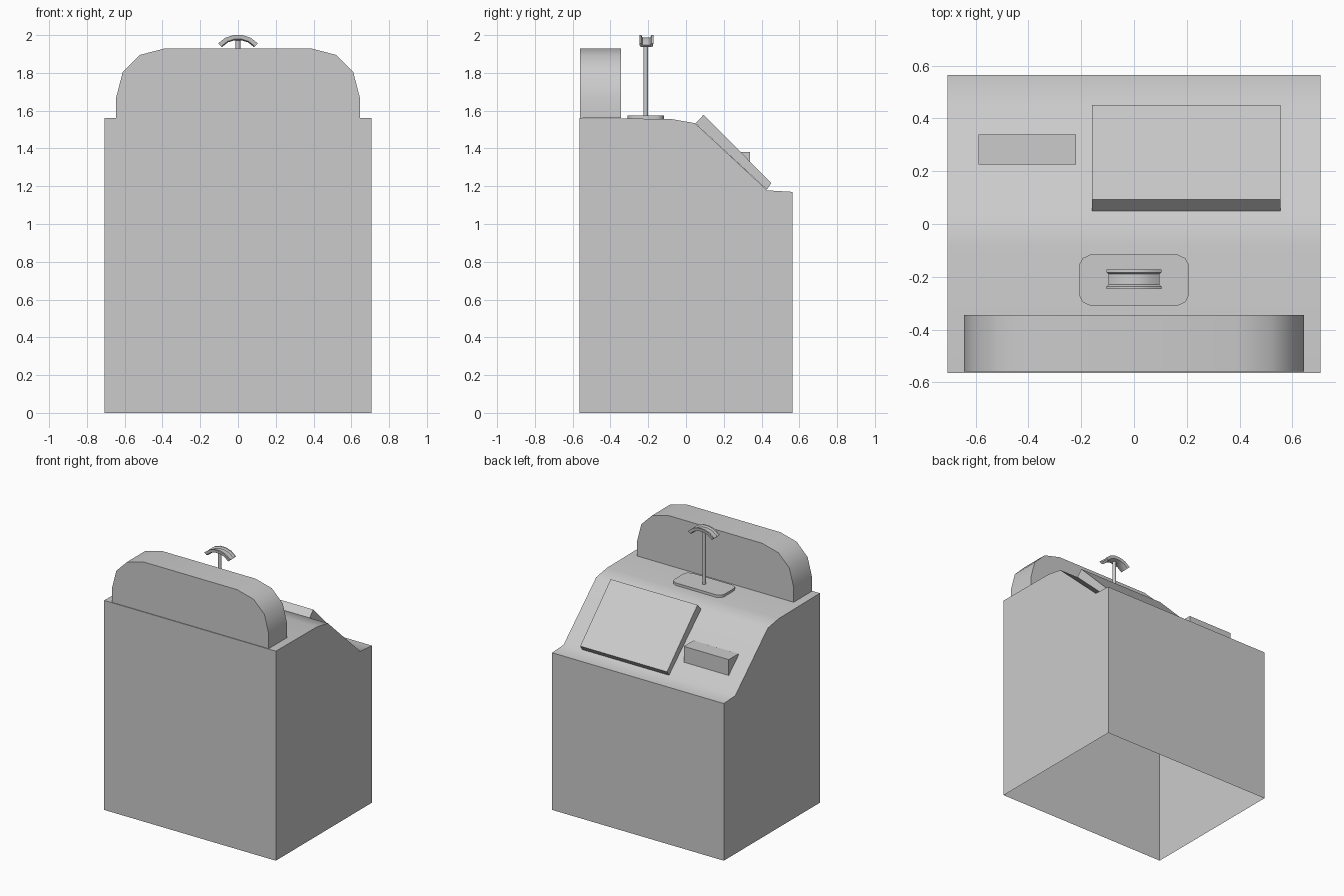
import bpy, math

if "Cube" in bpy.data.objects:
    bpy.data.objects.remove(bpy.data.objects["Cube"])


def make(name, verts, faces, angle=50):
    me = bpy.data.meshes.new(name)
    me.from_pydata(verts, [], faces)
    ob = bpy.data.objects.new(name, me)
    bpy.context.collection.objects.link(ob)
    bpy.ops.object.select_all(action='DESELECT')
    ob.select_set(True)
    bpy.context.view_layer.objects.active = ob
    bpy.ops.object.mode_set(mode='EDIT')
    bpy.ops.mesh.select_all(action='SELECT')
    bpy.ops.mesh.normals_make_consistent(inside=False)
    bpy.ops.object.mode_set(mode='OBJECT')
    bpy.ops.object.shade_smooth_by_angle(angle=math.radians(angle))
    return ob


def loft(name, rings, skip=(), angle=50):
    """Join closed rings of equal length, cap both ends; skip lists open sides."""
    n = len(rings[0])
    faces = [(r * n + i, r * n + (i + 1) % n, (r + 1) * n + (i + 1) % n, (r + 1) * n + i)
             for r in range(len(rings) - 1) for i in range(n) if i not in skip]
    faces += [tuple(range(n)), tuple(range((len(rings) - 1) * n, len(rings) * n))]
    return make(name, [v for ring in rings for v in ring], faces, angle)


def side_profile(name, pts, x0, x1, skip=()):
    return loft(name, [[(x, y, z) for y, z in pts] for x in (x0, x1)], skip)


# Cabinet, open underneath
side_profile("cabinet", [(-.565, 0), (.565, 0), (.565, 1.17), (.43, 1.178), (.047, 1.534),
                         (-.08, 1.556), (-.565, 1.56)], -.707, .707, skip=(0,))

# Tilted screen panel and small button box on the slope
side_profile("screen", [(.05, 1.532), (.093, 1.578), (.452, 1.217), (.428, 1.182)], -.16, .555)
side_profile("button_box", [(.225, 1.369), (.225, 1.38), (.34, 1.38), (.34, 1.262)], -.59, -.22)

# Rounded rear hood
half = [(.645, 1.56), (.645, 1.67), (.61, 1.805), (.52, 1.895), (.385, 1.93)]
outline = half + [(-x, z) for x, z in reversed(half)]
loft("hood", [[(x, y, z) for x, z in outline] for y in (-.56, -.345)])

# Base plate with clipped corners
corner = [(.207, .06), (.195, .083), (.165, .097)]
plate = (corner + [(-x, y) for x, y in reversed(corner)] + [(-x, -y) for x, y in corner]
         + [(x, -y) for x, y in reversed(corner)])
loft("stand_plate", [[(x, y - .213, z) for x, y in plate] for z in (1.555, 1.575)])

# Pole
bpy.ops.mesh.primitive_cylinder_add(vertices=10, radius=.013, depth=.415, location=(0, -.213, 1.775))
bpy.context.object.name = "stand_pole"
bpy.ops.object.shade_smooth_by_angle(angle=math.radians(50))

# Curved cradle: a channel section swept along a shallow arch
section = [(-.037, .014), (-.027, .014), (-.02, .002), (.02, .002), (.027, .014), (.037, .014),
           (.034, -.008), (.02, -.014), (-.02, -.014), (-.034, -.008)]
arch = [(-.095, 1.946, -45), (-.06, 1.974, -31), (-.022, 1.986, -10)]
arch += [(-x, z, -a) for x, z, a in reversed(arch)]
rings = []
for x, z, a in arch:
    s, c = math.sin(math.radians(a)), math.cos(math.radians(a))
    rings.append([(x + s * h, y - .21, z + c * h) for y, h in section])
loft("cradle", rings)
